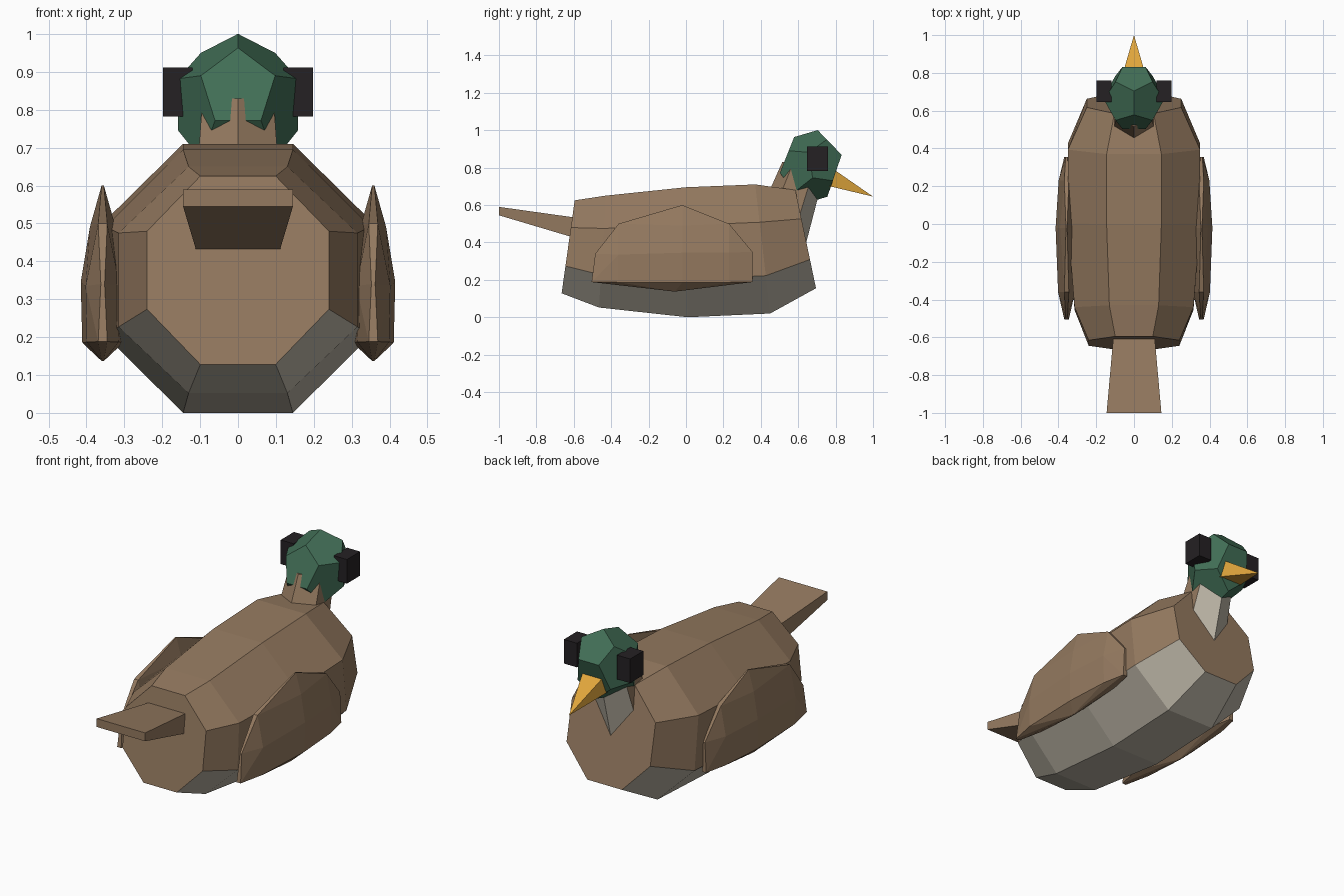
import bpy, bmesh
from math import sin, cos, pi, radians

if "Cube" in bpy.data.objects:
    bpy.data.objects.remove(bpy.data.objects["Cube"])


def material(name, rgb):
    m = bpy.data.materials.new(name)
    m.diffuse_color = (*rgb, 1)
    m.use_nodes = True
    m.node_tree.nodes["Principled BSDF"].inputs["Base Color"].default_value = m.diffuse_color
    return m


BROWN = material("brown", (0.30, 0.195, 0.117))
PALE = material("pale", (0.50, 0.46, 0.38))
GREEN = material("green", (0.054, 0.156, 0.093))
ORANGE = material("orange", (0.75, 0.38, 0.045))
BLACK = material("black", (0.018, 0.015, 0.017))


def finish(bm, name, *mats):
    bmesh.ops.recalc_face_normals(bm, faces=bm.faces)
    mesh = bpy.data.meshes.new(name)
    bm.to_mesh(mesh)
    bm.free()
    for m in mats:
        mesh.materials.append(m)
    ob = bpy.data.objects.new(name, mesh)
    bpy.context.collection.objects.link(ob)
    return ob


def loft(name, rings, mats, pale_sides=()):
    """Skin closed rings of points; listed sides use the second material."""
    bm = bmesh.new()
    vs = [[bm.verts.new(p) for p in r] for r in rings]
    n = len(vs[0])
    for a, b in zip(vs, vs[1:]):
        for i in range(n):
            j = (i + 1) % n
            f = bm.faces.new((a[i], a[j], b[j], b[i]))
            f.material_index = int(i in pale_sides)
    bm.faces.new(vs[0])
    bm.faces.new(vs[-1])
    return finish(bm, name, *mats)


def hull(name, points, mat):
    bm = bmesh.new()
    for p in points:
        bm.verts.new(p)
    bmesh.ops.convex_hull(bm, input=bm.verts)
    bmesh.ops.dissolve_limit(bm, angle_limit=radians(4), verts=bm.verts, edges=bm.edges)
    return finish(bm, name, mat)


# Body: tilted octagon rings (top y, top z, bottom y, bottom z, half width)
def octagon(ty, tz, by, bz, w):
    pts = []
    for k in range(8):
        a = radians(22.5 + 45 * k)
        x, t = w * cos(a) / cos(pi / 8), sin(a) / cos(pi / 8)
        pts.append((x, (ty + by) / 2 + t * (ty - by) / 2, (tz + bz) / 2 + t * (tz - bz) / 2))
    return pts


body_rings = [(-0.595, 0.625, -0.665, 0.128, 0.24), (-0.43, 0.65, -0.465, 0.052, 0.315),
              (0.0, 0.695, 0.01, 0.0, 0.35), (0.37, 0.71, 0.45, 0.02, 0.35),
              (0.585, 0.68, 0.695, 0.155, 0.25)]
loft("body", [octagon(*r) for r in body_rings], (BROWN, PALE), (4, 5, 6))


# Neck: leaning six-sided tube, pale at the front
def hexagon(y, z, r):
    return [(0.9 * r * sin(k * pi / 3), y + r * cos(k * pi / 3), z) for k in range(6)]


loft("neck", [hexagon(0.465, 0.35, 0.165), hexagon(0.635, 0.83, 0.12)], (BROWN, PALE), (0, 5))

# Head: slightly sheared dodecahedron
p = (1 + 5 ** 0.5) / 2
corners = [(x, y, z) for x in (-1, 1) for y in (-1, 1) for z in (-1, 1)]
for a in (-1, 1):
    for b in (-1, 1):
        corners += [(0, a / p, b * p), (a / p, b * p, 0), (a * p, 0, b / p)]
bm = bmesh.new()
for c in corners:
    bm.verts.new(c)
bmesh.ops.convex_hull(bm, input=bm.verts)
bmesh.ops.dissolve_limit(bm, angle_limit=radians(4), verts=bm.verts, edges=bm.edges)
for v in bm.verts:
    x, y, z = v.co
    v.co = (0.098 * x, 0.667 + 0.102 * y - 0.016 * z,
            0.82 + 0.03 * y + z * (0.1 if z > 0 else 0.12))
finish(bm, "head", GREEN)


# Beak and tail: tapered blocks (y, top z, bottom z, half width)
def block(y, top, bottom, w):
    return [(-w, y, bottom), (w, y, bottom), (w, y, top), (-w, y, top)]


hull("beak", block(0.74, 0.825, 0.707, 0.076) + [(0, 1.0, 0.645)], ORANGE)
loft("tail", [block(-0.55, 0.527, 0.411, 0.105), block(-1.0, 0.59, 0.545, 0.145)], (BROWN,))

# Wings: thin faceted shells (y, z, half thickness); eyes: boxes
wing = [(-0.02, 0.6, 0.003), (-0.02, 0.49, 0.034), (-0.02, 0.345, 0.058), (-0.02, 0.185, 0.054),
        (-0.06, 0.137, 0.003), (0.23, 0.5, 0.012), (0.23, 0.345, 0.042), (0.23, 0.187, 0.038),
        (-0.36, 0.5, 0.012), (-0.36, 0.335, 0.045), (-0.36, 0.187, 0.042),
        (0.355, 0.35, 0.005), (0.355, 0.188, 0.012), (-0.485, 0.34, 0.005), (-0.505, 0.188, 0.012)]
for side, s in (("left", -1), ("right", 1)):
    hull(side + "_wing", [(s * (0.357 + d * t), y, z) for y, z, t in wing for d in (-1, 1)], BROWN)
    hull(side + "_eye", [(s * x, y, z) for x in (0.12, 0.198) for y in (0.647, 0.76)
                         for z in (0.782, 0.912)], BLACK)
